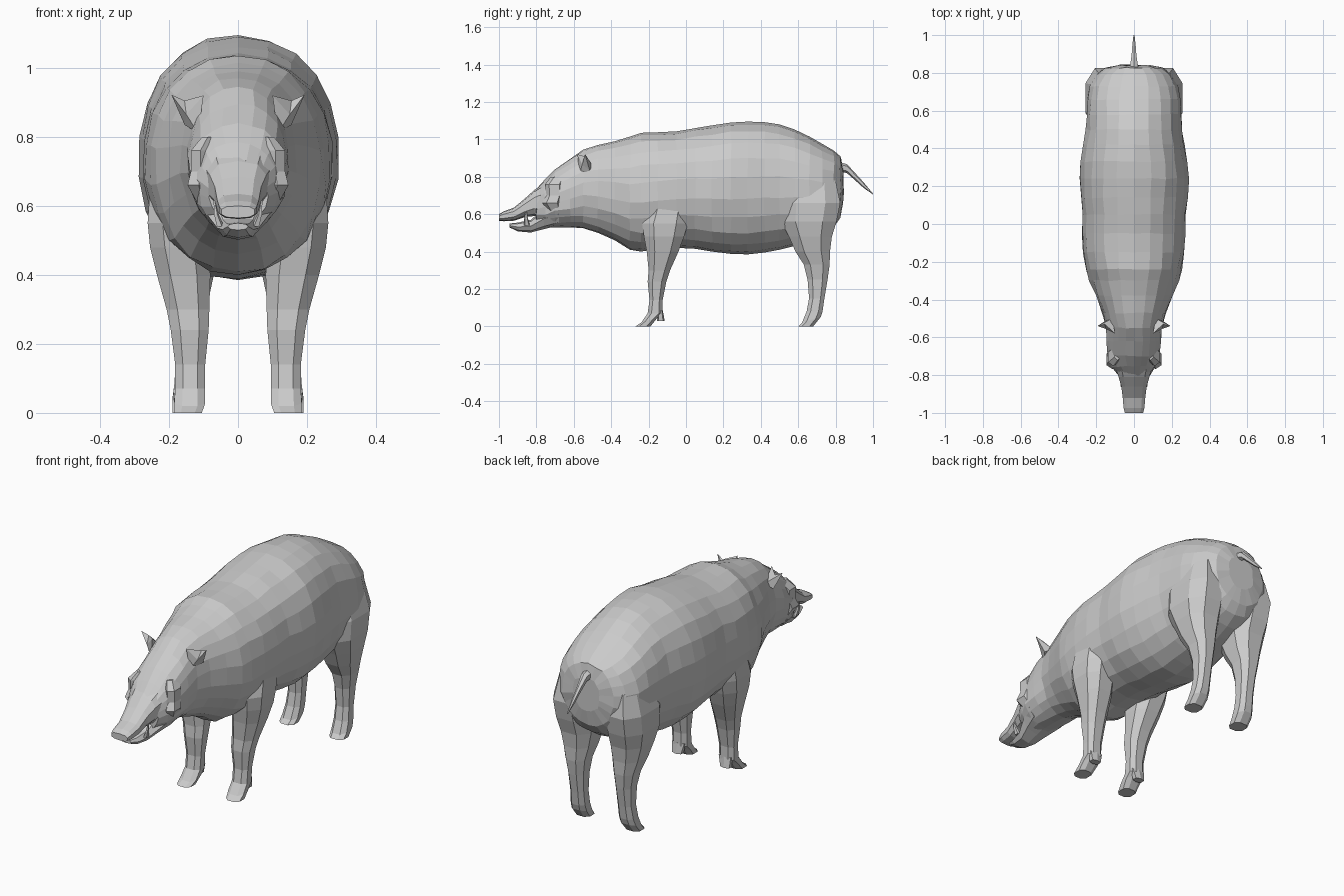
import bpy, bmesh, math, random
from mathutils import Vector

random.seed(4)


def make_object(name, verts, faces, mirror=False):
    mesh = bpy.data.meshes.new(name)
    mesh.from_pydata(verts, [], faces)
    bm = bmesh.new()
    bm.from_mesh(mesh)
    bmesh.ops.recalc_face_normals(bm, faces=bm.faces)
    bm.to_mesh(mesh)
    bm.free()
    obj = bpy.data.objects.new(name, mesh)
    bpy.context.collection.objects.link(obj)
    if mirror:
        obj.modifiers.new("Mirror", 'MIRROR').use_mirror_merge = False
    return obj


def loft(name, rings, mirror=False):
    """Skin a list of equal-length vertex rings and cap both ends."""
    n = len(rings[0])
    verts = [v for ring in rings for v in ring]
    faces = [(r * n + i, r * n + (i + 1) % n, (r + 1) * n + (i + 1) % n, (r + 1) * n + i)
             for r in range(len(rings) - 1) for i in range(n)]
    faces += [tuple(range(n)), tuple(range(len(verts) - n, len(verts)))]
    return make_object(name, verts, faces, mirror)


def power(v, e):
    return math.copysign(abs(v) ** e, v)


def upright_ring(y, top, bottom, half, n, e=0.92):
    """Rounded section across the body at a given y."""
    cz, h = (top + bottom) / 2, (top - bottom) / 2
    ring = []
    for i in range(n):
        a = 2 * math.pi * i / n
        ring.append((half * power(math.sin(a), e), y, cz + h * power(math.cos(a), e)))
    return ring


def leg_ring(z, y0, y1, x0, x1, n=8, tilt=0.0):
    """Rounded horizontal section through a leg."""
    ring = []
    for i in range(n):
        a = 2 * math.pi * (i + 0.5) / n
        c, s = power(math.cos(a), 0.8) / 0.94, power(math.sin(a), 0.8) / 0.94
        ring.append(((x0 + x1) / 2 + c * (x1 - x0) / 2,
                     (y0 + y1) / 2 + s * (y1 - y0) / 2, z + tilt * s))
    return ring


# Torso and head: y, top z, bottom z, half width
body = [
    (-0.80, 0.735, 0.545, 0.085), (-0.755, 0.785, 0.53, 0.115), (-0.70, 0.84, 0.53, 0.138),
    (-0.62, 0.895, 0.53, 0.145), (-0.55, 0.945, 0.525, 0.145), (-0.47, 0.97, 0.50, 0.168),
    (-0.38, 0.99, 0.46, 0.205), (-0.30, 1.015, 0.41, 0.237), (-0.24, 1.035, 0.40, 0.253),
    (-0.15, 1.038, 0.415, 0.27), (-0.05, 1.043, 0.42, 0.276), (0.05, 1.06, 0.415, 0.275),
    (0.14, 1.075, 0.40, 0.284), (0.24, 1.09, 0.388, 0.291), (0.33, 1.095, 0.385, 0.284),
    (0.42, 1.092, 0.395, 0.268), (0.50, 1.08, 0.41, 0.255), (0.58, 1.053, 0.43, 0.252),
    (0.66, 1.015, 0.46, 0.25), (0.73, 0.975, 0.49, 0.235), (0.79, 0.94, 0.53, 0.20),
    (0.825, 0.91, 0.58, 0.15), (0.84, 0.84, 0.66, 0.08)]
torso = loft("body", [upright_ring(*row, n=22) for row in body])
for v in torso.data.vertices:
    if abs(v.co.x) > 0.01:
        v.co += Vector([random.uniform(-0.004, 0.004) for _ in range(3)])

# Upper snout and lower jaw, leaving an open mouth gap
snout = [(-1.0, 0.60, 0.565, 0.05), (-0.975, 0.615, 0.562, 0.057), (-0.92, 0.635, 0.565, 0.062),
         (-0.86, 0.685, 0.585, 0.07), (-0.81, 0.73, 0.59, 0.085), (-0.74, 0.78, 0.57, 0.105)]
loft("snout", [upright_ring(*row, n=10, e=0.75) for row in snout])
jaw = [(-0.945, 0.55, 0.53, 0.03), (-0.90, 0.555, 0.508, 0.045), (-0.83, 0.57, 0.502, 0.06),
       (-0.76, 0.63, 0.52, 0.09), (-0.68, 0.66, 0.54, 0.12)]
loft("lower_jaw", [upright_ring(*row, n=8) for row in jaw])

# Tusks
loft("tusk", [leg_ring(0.54, -0.865, -0.835, 0.04, 0.062, 5),
              leg_ring(0.575, -0.865, -0.845, 0.056, 0.07, 5),
              leg_ring(0.615, -0.858, -0.852, 0.066, 0.071, 5)], True)

# Cheek ridges around the eyes
loft("cheek", [leg_ring(0.61, -0.73, -0.66, 0.08, 0.12, 6),
               leg_ring(0.66, -0.765, -0.67, 0.08, 0.148, 6),
               leg_ring(0.70, -0.745, -0.66, 0.08, 0.138, 6),
               leg_ring(0.76, -0.75, -0.66, 0.08, 0.138, 6),
               leg_ring(0.80, -0.72, -0.64, 0.07, 0.105, 6)], True)

# Ears: small cupped triangular leaves
ear = [(0.10, -0.58, 0.92), (0.115, -0.57, 0.81), (0.115, -0.50, 0.86),
       (0.15, -0.555, 0.865), (0.155, -0.53, 0.905), (0.155, -0.515, 0.835), (0.193, -0.54, 0.922)]
make_object("ear", ear, [(0, 1, 3), (0, 3, 4), (3, 6, 4), (1, 5, 3), (3, 5, 6),
                         (0, 4, 2), (1, 2, 5), (2, 4, 6), (2, 6, 5), (0, 2, 1)], True)

# Front legs: z, y range, x range
front = [(0.66, -0.20, 0.02, 0.10, 0.255), (0.55, -0.235, 0.01, 0.09, 0.262),
         (0.48, -0.225, -0.01, 0.085, 0.255), (0.40, -0.21, -0.04, 0.08, 0.235),
         (0.30, -0.20, -0.085, 0.083, 0.207), (0.24, -0.205, -0.105, 0.085, 0.195),
         (0.14, -0.195, -0.125, 0.095, 0.182), (0.07, -0.205, -0.125, 0.095, 0.182)]
rings = [leg_ring(*row) for row in front]
rings += [leg_ring(0.035, -0.24, -0.15, 0.095, 0.185, tilt=0.015),
          leg_ring(0.0, -0.27, -0.19, 0.105, 0.185)]
loft("front_leg", rings, True)

# Hind legs with a broad thigh and backward hock
hind = [(0.78, 0.56, 0.80, 0.08, 0.225), (0.66, 0.51, 0.825, 0.06, 0.257),
        (0.56, 0.51, 0.805, 0.05, 0.255), (0.48, 0.55, 0.78, 0.055, 0.24),
        (0.40, 0.585, 0.77, 0.07, 0.22), (0.33, 0.63, 0.768, 0.085, 0.20),
        (0.25, 0.65, 0.757, 0.095, 0.185), (0.15, 0.658, 0.74, 0.10, 0.18),
        (0.08, 0.645, 0.73, 0.10, 0.185)]
rings = [leg_ring(*row) for row in hind]
rings += [leg_ring(0.035, 0.62, 0.72, 0.10, 0.19, tilt=0.015),
          leg_ring(0.0, 0.60, 0.68, 0.105, 0.19)]
loft("hind_leg", rings, True)

# Dewclaws behind the feet
loft("front_dewclaw", [leg_ring(0.085, -0.15, -0.125, 0.10, 0.175, 6),
                       leg_ring(0.03, -0.155, -0.115, 0.115, 0.17, 6)], True)

# Tail: tapering, hanging backwards
tail = [(0.81, 0.88, 0.83, 0.03), (0.86, 0.868, 0.82, 0.02), (0.90, 0.825, 0.785, 0.014),
        (0.95, 0.77, 0.74, 0.01), (1.0, 0.71, 0.705, 0.003)]
loft("tail", [upright_ring(*row, n=6) for row in tail])
